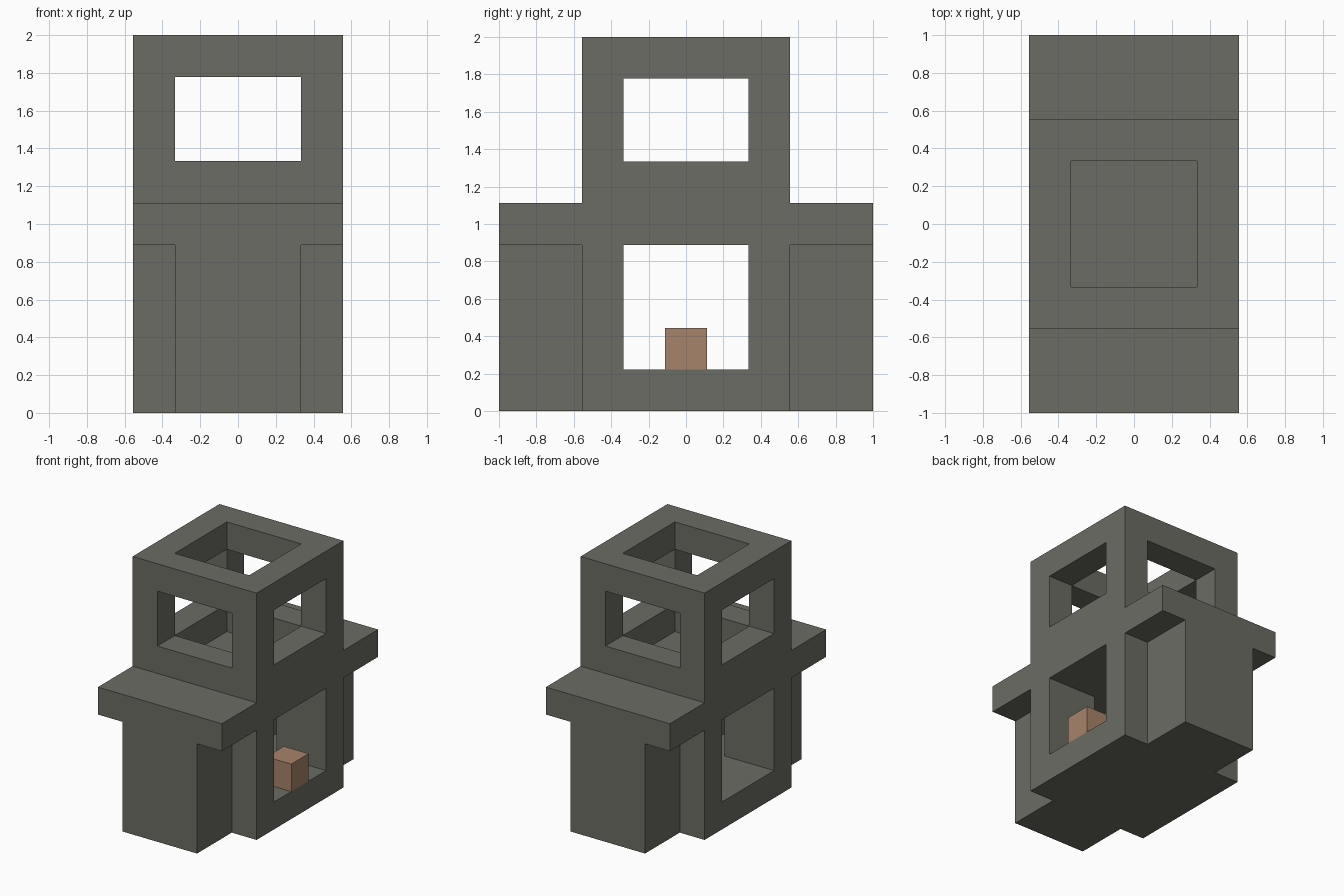
import bpy
import bmesh
from mathutils import Vector

cube = bpy.data.objects.get("Cube")
if cube:
    bpy.data.objects.remove(cube, do_unlink=True)

U = 1 / 9  # one building module


def material(name, colour):
    mat = bpy.data.materials.new(name)
    mat.use_nodes = True
    mat.diffuse_color = colour
    mat.node_tree.nodes["Principled BSDF"].inputs["Base Color"].default_value = colour
    return mat


def box(name, x, y, z, mat):
    """Box from (low, high) ranges given in modules."""
    low, high = (Vector(c) * U for c in zip(x, y, z))
    bm = bmesh.new()
    bmesh.ops.create_cube(bm, size=1)
    for v in bm.verts:
        v.co = Vector([h if c > 0 else l for c, l, h in zip(v.co, low, high)])
    mesh = bpy.data.meshes.new(name)
    bm.to_mesh(mesh)
    bm.free()
    mesh.materials.append(mat)
    obj = bpy.data.objects.new(name, mesh)
    bpy.context.collection.objects.link(obj)
    return obj


def combine(target, helper, operation):
    """Apply an exact boolean and discard the helper."""
    helper.hide_render = True
    mod = target.modifiers.new(helper.name, "BOOLEAN")
    mod.operation = operation
    mod.solver = "EXACT"
    mod.object = helper
    bpy.context.view_layer.objects.active = target
    bpy.ops.object.modifier_apply(modifier=mod.name)
    bpy.data.objects.remove(helper, do_unlink=True)


def both(size):
    return (-size, size)


stone = material("grey stone", (0.147, 0.150, 0.125, 1))
clay = material("brown clay", (0.39, 0.227, 0.144, 1))

# Outer masses: tower, end bays and the overhanging roof slab
building = box("building", both(5), both(5), (0, 18), stone)
for part in (
    box("end_bays", both(3), both(9), (0, 8.5), stone),
    box("roof_slab", both(5), both(9), (8, 10), stone),
):
    combine(building, part, "UNION")

# Hollow rooms and openings
for part in (
    box("lower_passage", both(6), both(3), (2, 8), stone),
    box("bay_alcoves", both(1), both(7), (2, 8), stone),
    box("upper_room", both(3), both(3), (10, 19), stone),
    box("side_windows", both(6), both(3), (12, 16), stone),
    box("end_windows", both(3), both(6), (12, 16), stone),
):
    combine(building, part, "DIFFERENCE")

# Small block standing in the lower doorway
box("doorway_block", (3, 5), both(1), (2, 4), clay)
